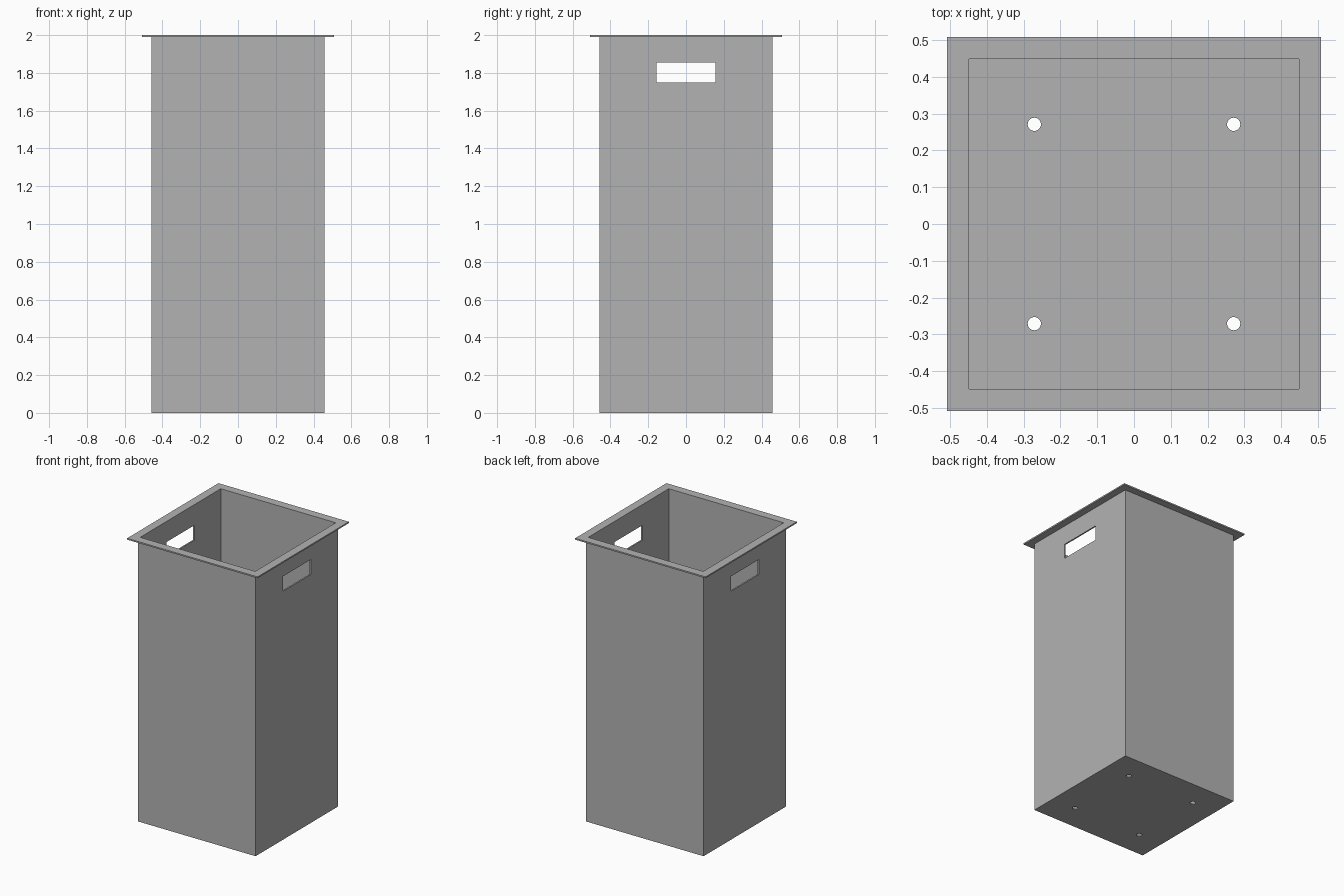
import bpy
import bmesh
from mathutils import Matrix

cube = bpy.data.objects.get("Cube")
if cube:
    bpy.data.objects.remove(cube, do_unlink=True)

HEIGHT = 2.0
OUTER = 0.458      # half width of the body
SHEET = 0.01       # sheet thickness
INNER = OUTER - SHEET
RIM = 0.508        # half width of the flange

steel = bpy.data.materials.new("grey_metal")
steel.use_nodes = True
grey = (0.45, 0.45, 0.45, 1)
steel.diffuse_color = grey
steel.node_tree.nodes["Principled BSDF"].inputs["Base Color"].default_value = grey


def make_object(name, bm):
    bmesh.ops.recalc_face_normals(bm, faces=bm.faces)
    mesh = bpy.data.meshes.new(name)
    bm.to_mesh(mesh)
    bm.free()
    mesh.materials.append(steel)
    obj = bpy.data.objects.new(name, mesh)
    bpy.context.collection.objects.link(obj)
    return obj


def square_loop(bm, half, z):
    corners = ((-1, -1), (1, -1), (1, 1), (-1, 1))
    return [bm.verts.new((x * half, y * half, z)) for x, y in corners]


# Square bin: walls, flange and floor folded from one profile
profile = [(OUTER, 0), (OUTER, HEIGHT - SHEET), (RIM, HEIGHT - SHEET),
           (RIM, HEIGHT), (INNER, HEIGHT), (INNER, SHEET)]
bm = bmesh.new()
loops = [square_loop(bm, half, z) for half, z in profile]
for a, b in zip(loops, loops[1:]):
    for i in range(4):
        j = (i + 1) % 4
        bm.faces.new((a[i], a[j], b[j], b[i]))
bm.faces.new(loops[0])
bm.faces.new(loops[-1])
bin_body = make_object("bin_body", bm)

# Cutter for the two hand slots and the four drain holes
bm = bmesh.new()
bmesh.ops.create_cube(bm, size=1, matrix=Matrix.Translation((0, 0, 1.802))
                      @ Matrix.Diagonal((1.2, 0.312, 0.105, 1)))
for x in (-0.271, 0.271):
    for y in (-0.271, 0.271):
        bmesh.ops.create_cone(bm, cap_ends=True, segments=32, radius1=0.018,
                              radius2=0.018, depth=0.2,
                              matrix=Matrix.Translation((x, y, 0)))
cutter = make_object("opening_cutter", bm)
cutter.hide_render = True

cut = bin_body.modifiers.new("openings", "BOOLEAN")
cut.operation = "DIFFERENCE"
cut.solver = "EXACT"
cut.object = cutter

# Apply the cut and drop the helper
bpy.context.view_layer.objects.active = bin_body
bin_body.select_set(True)
bpy.ops.object.modifier_apply(modifier=cut.name)
bpy.data.objects.remove(cutter, do_unlink=True)
bpy.ops.object.shade_smooth_by_angle()
